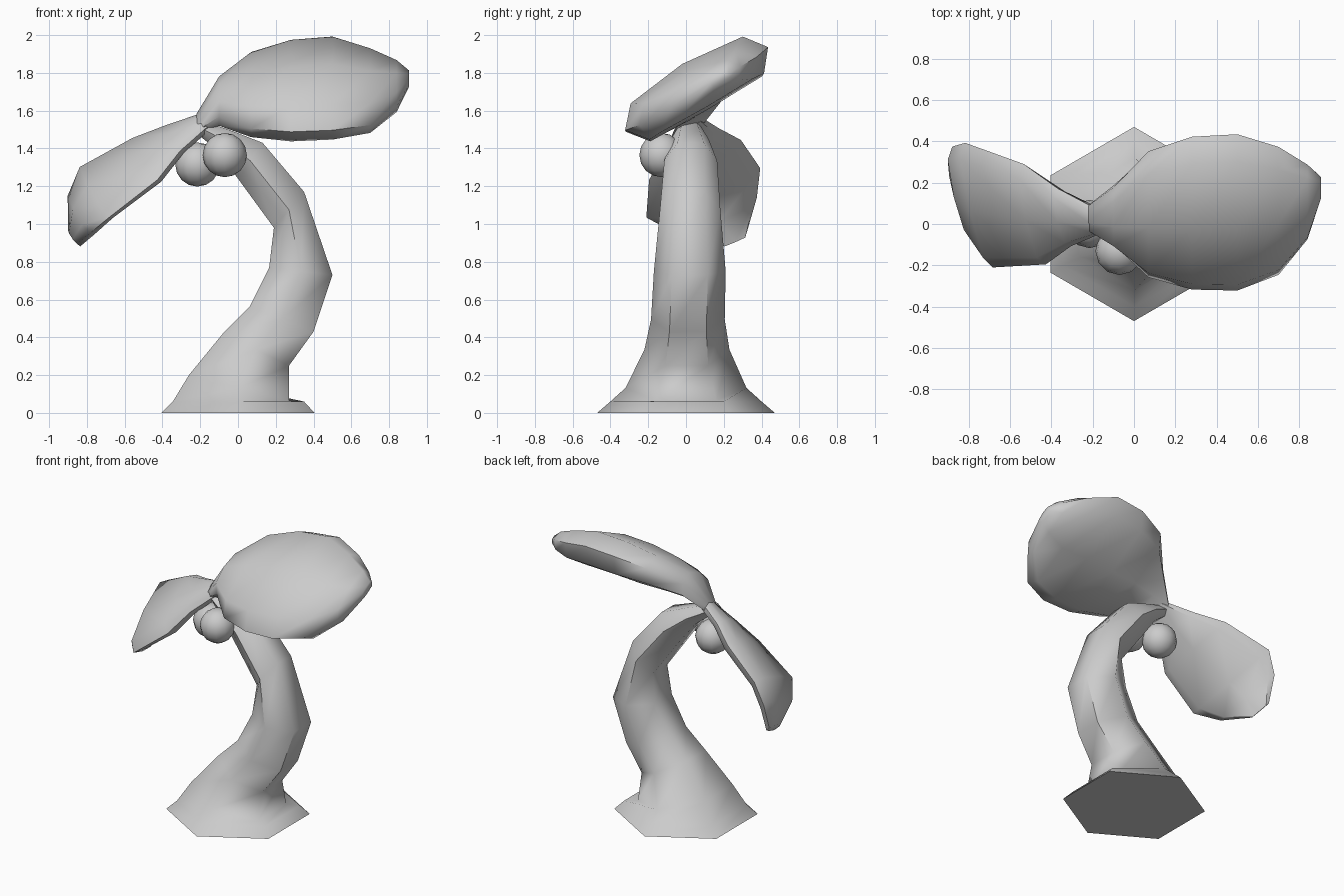
import bpy
from mathutils import Vector
from math import radians

if "Cube" in bpy.data.objects:
    bpy.data.objects.remove(bpy.data.objects["Cube"])


def finish(obj, angle):
    bpy.ops.object.select_all(action='DESELECT')
    obj.select_set(True)
    bpy.context.view_layer.objects.active = obj
    bpy.ops.object.shade_smooth_by_angle(angle=radians(angle))


def loft(name, rings, angle=60):
    """Skin a list of equal-sized point rings and cap both ends."""
    n = len(rings[0])
    verts = [p for r in rings for p in r]
    faces = [(i * n + k, i * n + (k + 1) % n, (i + 1) * n + (k + 1) % n, (i + 1) * n + k)
             for i in range(len(rings) - 1) for k in range(n)]
    faces += [tuple(reversed(range(n))), tuple(range(len(verts) - n, len(verts)))]
    mesh = bpy.data.meshes.new(name)
    mesh.from_pydata(verts, [], faces)
    obj = bpy.data.objects.new(name, mesh)
    bpy.context.collection.objects.link(obj)
    bpy.context.view_layer.objects.active = obj
    obj.select_set(True)
    bpy.ops.object.mode_set(mode='EDIT')
    bpy.ops.mesh.select_all(action='SELECT')
    bpy.ops.mesh.normals_make_consistent(inside=False)
    bpy.ops.object.mode_set(mode='OBJECT')
    finish(obj, angle)
    return obj


# Trunk: bent hexagonal tube; inner x,z / outer x,z / half depth / centre y
trunk = [
    (-0.405, 0.00, 0.405, 0.00, 0.47, 0.0),
    (-0.345, 0.06, 0.35, 0.06, 0.40, 0.0),
    (-0.26, 0.20, 0.27, 0.065, 0.32, 0.0),
    (-0.08, 0.42, 0.27, 0.25, 0.225, 0.005),
    (0.06, 0.56, 0.40, 0.43, 0.195, 0.01),
    (0.165, 0.77, 0.50, 0.73, 0.19, 0.02),
    (0.19, 0.98, 0.35, 1.17, 0.16, 0.022),
    (0.00, 1.24, 0.13, 1.43, 0.14, 0.025),
    (-0.12, 1.40, -0.05, 1.50, 0.10, 0.02),
    (-0.22, 1.48, -0.20, 1.55, 0.06, 0.02),
]
rings = []
for ix, iz, ox, oz, hy, cy in trunk:
    a, b = Vector((ix, cy, iz)), Vector((ox, cy, oz))
    c, d, y = (a + b) / 2, (b - a) / 2, Vector((0, hy, 0))
    rings.append([c + y, c - d + y / 2, c - d - y / 2, c - y, c + d - y / 2, c + d + y / 2])
loft("trunk", rings)

# Leaf cross-section: a lens with soft shoulders (width, thickness)
LENS = [(-1, 0), (-0.78, 0.75), (0, 1.05), (0.8, 0.8),
        (1, 0), (0.8, -0.75), (0, -0.8), (-0.8, -0.75)]


def leaf(name, origin, along, across, up, stations):
    o, a, w, u = (Vector(v) for v in (origin, along, across, up))
    out = []
    for s, lo, hi, lift, h in stations:
        mid, half = (lo + hi) / 2, (hi - lo) / 2
        out.append([o + a * s + w * (mid + half * p) + u * (lift + h * q) for p, q in LENS])
    return loft(name, out)


# Leaves: distance along / side edges / lift / half thickness
leaf("large_leaf", (0, 0.06, 1.69), (1, 0, 0), (0, 0.86, 0.5), (0, -0.5, 0.86), [
    (-0.22, -0.18, -0.04, -0.126, 0.04),
    (-0.10, -0.20, 0.12, -0.025, 0.10),
    (0.07, -0.37, 0.34, 0.0, 0.125),
    (0.28, -0.43, 0.43, 0.015, 0.145),
    (0.50, -0.43, 0.45, 0.025, 0.145),
    (0.70, -0.35, 0.37, 0.01, 0.12),
    (0.84, -0.15, 0.27, 0.01, 0.08),
    (0.905, 0.08, 0.20, 0.01, 0.03),
])
leaf("small_leaf", (-0.2, 0.02, 1.52), (-0.73, 0.16, -0.66), (-0.2, 0.9, 0.39),
     (-0.66, -0.42, 0.62), [
    (-0.03, -0.07, 0.07, 0.0, 0.04),
    (0.15, -0.15, 0.16, 0.04, 0.05),
    (0.33, -0.27, 0.27, 0.06, 0.065),
    (0.65, -0.32, 0.35, 0.11, 0.065),
    (0.80, -0.20, 0.28, 0.06, 0.06),
    (0.92, 0.0, 0.15, -0.03, 0.04),
])

# Fruits hanging under the leaves
for i, loc in enumerate([(-0.07, -0.13, 1.365), (-0.215, 0.0, 1.315)]):
    bpy.ops.mesh.primitive_uv_sphere_add(segments=12, ring_count=8, radius=0.117, location=loc)
    fruit = bpy.context.object
    fruit.name = f"fruit_{i + 1}"
    finish(fruit, 60)
